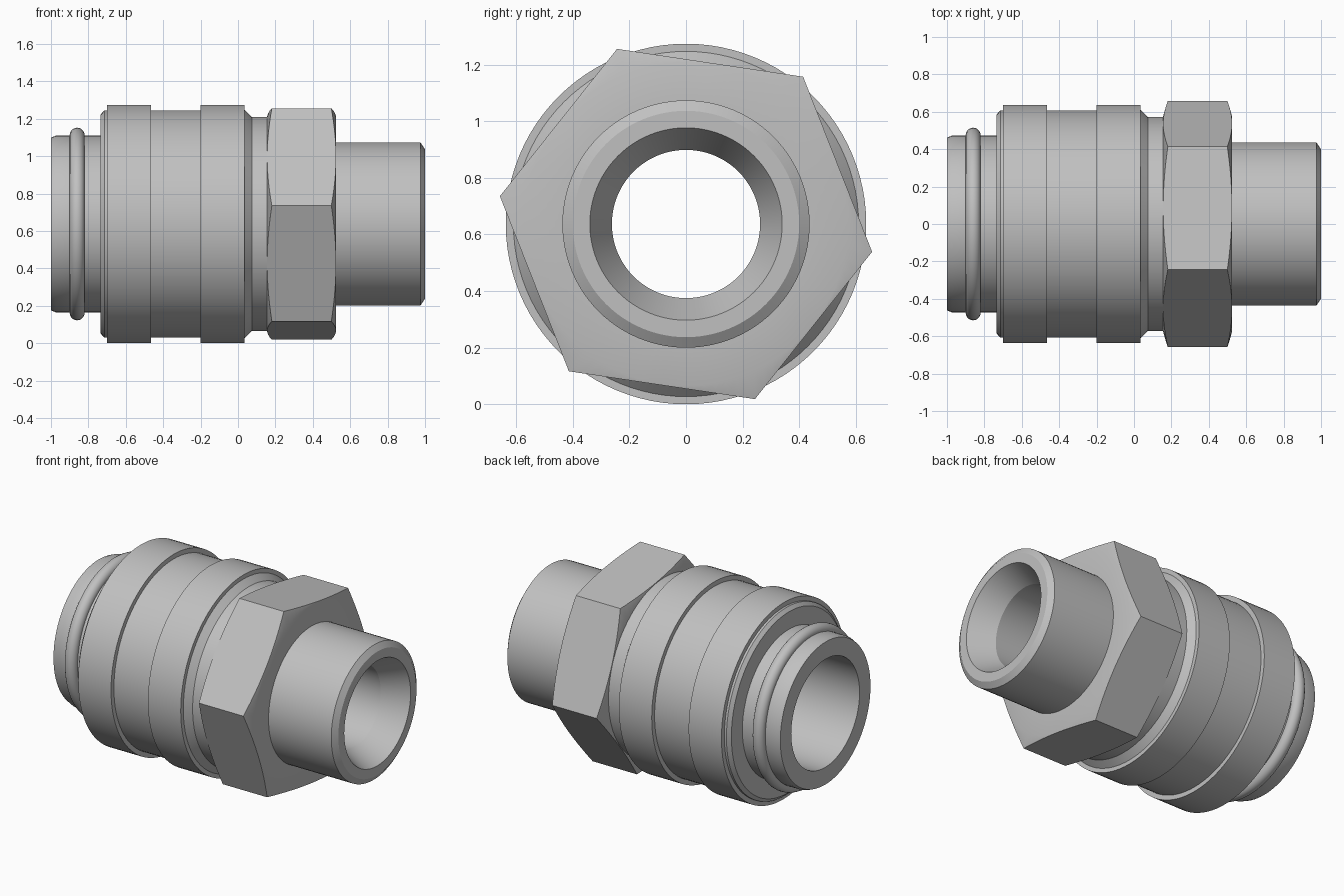
import bpy
import bmesh
from math import cos, sin, pi, radians

AXIS_Z = 0.637
SEGMENTS = 96

cube = bpy.data.objects.get("Cube")
if cube:
    bpy.data.objects.remove(cube, do_unlink=True)

steel = bpy.data.materials.new("grey steel")
steel.use_nodes = True
steel.diffuse_color = (0.53, 0.53, 0.53, 1)
steel.node_tree.nodes["Principled BSDF"].inputs["Base Color"].default_value = (0.53, 0.53, 0.53, 1)


def loft(name, rings, angle=25):
    """Skin a closed loop of rings, each a list of (x, radius, angle) points."""
    bm = bmesh.new()
    loops = [[bm.verts.new((x, r * cos(a), AXIS_Z + r * sin(a))) for x, r, a in ring]
             for ring in rings]
    n = len(loops[0])
    for i, loop in enumerate(loops):
        after = loops[(i + 1) % len(loops)]
        for j in range(n):
            k = (j + 1) % n
            bm.faces.new((loop[j], loop[k], after[k], after[j]))
    bmesh.ops.recalc_face_normals(bm, faces=bm.faces)
    mesh = bpy.data.meshes.new(name)
    bm.to_mesh(mesh)
    bm.free()
    mesh.materials.append(steel)
    obj = bpy.data.objects.new(name, mesh)
    bpy.context.collection.objects.link(obj)
    bpy.ops.object.select_all(action='DESELECT')
    obj.select_set(True)
    bpy.context.view_layer.objects.active = obj
    bpy.ops.object.shade_smooth_by_angle(angle=radians(angle))
    return obj


def circle(x, r):
    return [(x, r, 2 * pi * j / SEGMENTS) for j in range(SEGMENTS)]


def turned(name, profile, angle=25):
    return loft(name, [circle(x, r) for x, r in profile], angle)


# Hollow spigot with a groove for the seal, and a stepped bore
turned("spigot", [(-1, 0.35), (-1, 0.462), (-0.975, 0.472), (-0.9, 0.472), (-0.9, 0.44),
                  (-0.82, 0.44), (-0.82, 0.472), (-0.7, 0.472), (-0.7, 0.35)])

# Round seal ring
turned("seal_ring", [(-0.86 + 0.04 * cos(2 * pi * i / 20), 0.475 + 0.04 * sin(2 * pi * i / 20))
                     for i in range(20)], 60)

# Sleeve with two raised bands, a sloping shoulder and a neck
turned("sleeve", [(-0.735, 0.35), (-0.735, 0.585), (-0.715, 0.607), (-0.7, 0.607),
                  (-0.7, 0.637), (-0.465, 0.637), (-0.465, 0.607), (-0.2, 0.607),
                  (-0.2, 0.637), (0.035, 0.637), (0.035, 0.61), (0.075, 0.572),
                  (0.2, 0.572), (0.2, 0.262), (0, 0.262), (-0.04, 0.35)])

# Outlet tube with bevelled lip and conical mouth
turned("outlet_tube", [(0.2, 0.262), (0.2, 0.437), (0.975, 0.437), (1, 0.4),
                       (1, 0.34), (0.84, 0.262)])

# Hexagonal nut whose corners are cut by shallow cones
FLAT = 0.576
TURN = radians(-8.5)


def hexagon(x, side):
    ring = []
    for j in range(SEGMENTS):
        a = 2 * pi * j / SEGMENTS
        r = FLAT / cos(a % (pi / 3) - pi / 6)
        ring.append((x + side * 0.28 * (r - FLAT), r, a + TURN))
    return ring


def nut_circle(x, r):
    return [(px, pr, a + TURN) for px, pr, a in circle(x, r)]


nut = loft("hex_nut", [nut_circle(0.155, 0.4), nut_circle(0.155, FLAT - 0.003),
                       hexagon(0.156, 1), hexagon(0.524, -1),
                       nut_circle(0.525, FLAT - 0.003), nut_circle(0.525, 0.4)])
